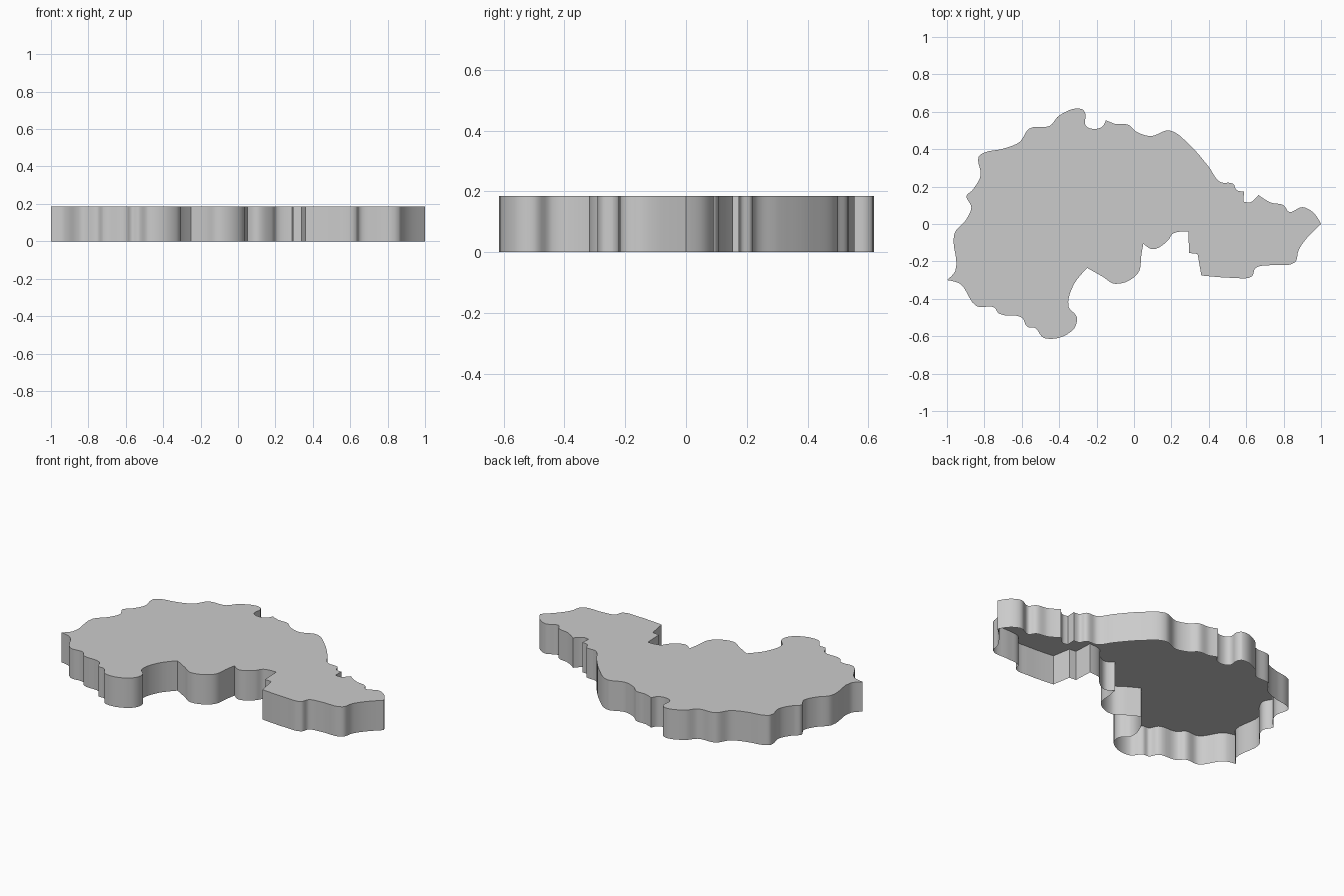
import bpy, bmesh, math
from mathutils import Vector
from mathutils.geometry import interpolate_bezier

if "Cube" in bpy.data.objects:
    bpy.data.objects.remove(bpy.data.objects["Cube"])

HEIGHT = 0.185
STEPS = 5

# Key points of the outline, clockwise: upper side, then lower side
upper = [(-1, -.30), (-.955, -.25), (-.96, -.05), (-.90, .02), (-.87, .09), (-.895, .15),
         (-.865, .18), (-.82, .26), (-.83, .36), (-.79, .385), (-.71, .40), (-.61, .44),
         (-.56, .51), (-.45, .525), (-.40, .58), (-.28, .615), (-.26, .59), (-.26, .53),
         (-.23, .51), (-.17, .52), (-.15, .555), (-.10, .535), (-.03, .53), (.01, .495),
         (.09, .47), (.19, .50), (.30, .42), (.40, .305), (.46, .225), (.53, .215),
         (.55, .18), (.588, .175), (.585, .12), (.62, .115), (.665, .155), (.73, .115),
         (.80, .10), (.83, .065), (.90, .09), (.96, .06)]
lower = [(1, 0), (.92, -.08), (.88, -.14), (.86, -.205), (.73, -.22), (.65, -.235),
         (.63, -.28), (.53, -.288), (.36, -.275), (.34, -.16), (.295, -.155), (.29, -.04),
         (.21, -.05), (.18, -.09), (.10, -.135), (.05, -.105), (.04, -.16), (.02, -.265),
         (-.10, -.32), (-.17, -.28), (-.25, -.235), (-.32, -.32), (-.35, -.44), (-.305, -.50),
         (-.33, -.57), (-.48, -.61), (-.53, -.555), (-.57, -.55), (-.60, -.50),
         (-.72, -.48), (-.75, -.445), (-.84, -.44), (-.93, -.32)]
pts = [Vector((x, y, HEIGHT)) for x, y in upper + lower]


def tangent(i):
    """Smooth direction through a point; zero at sharp corners."""
    a = pts[i] - pts[i - 1]
    b = pts[(i + 1) % len(pts)] - pts[i]
    if a.angle(b) > math.radians(72):
        return Vector((0, 0, 0))
    return (a.normalized() + b.normalized()).normalized()


# Smooth curve through the points
outline = []
for i, p in enumerate(pts):
    j = (i + 1) % len(pts)
    reach = (pts[j] - p).length / 3
    outline += interpolate_bezier(p, p + tangent(i) * reach,
                                  pts[j] - tangent(j) * reach, pts[j], STEPS + 1)[:-1]

# Top plate with walls hanging from its rim, open underneath
bm = bmesh.new()
rim = [bm.verts.new(p) for p in reversed(outline)]
foot = [bm.verts.new((v.co.x, v.co.y, 0)) for v in rim]
top = bm.faces.new(rim)
for i in range(len(rim)):
    bm.faces.new((rim[i], rim[i - 1], foot[i - 1], foot[i]))
bmesh.ops.recalc_face_normals(bm, faces=bm.faces)
if top.normal.z < 0:
    bmesh.ops.reverse_faces(bm, faces=bm.faces)
bmesh.ops.triangulate(bm, faces=[top])

mesh = bpy.data.meshes.new("region_plate")
bm.to_mesh(mesh)
bm.free()
plate = bpy.data.objects.new("region_plate", mesh)
bpy.context.collection.objects.link(plate)
bpy.context.view_layer.objects.active = plate
plate.select_set(True)
bpy.ops.object.shade_smooth_by_angle(angle=math.radians(40))
